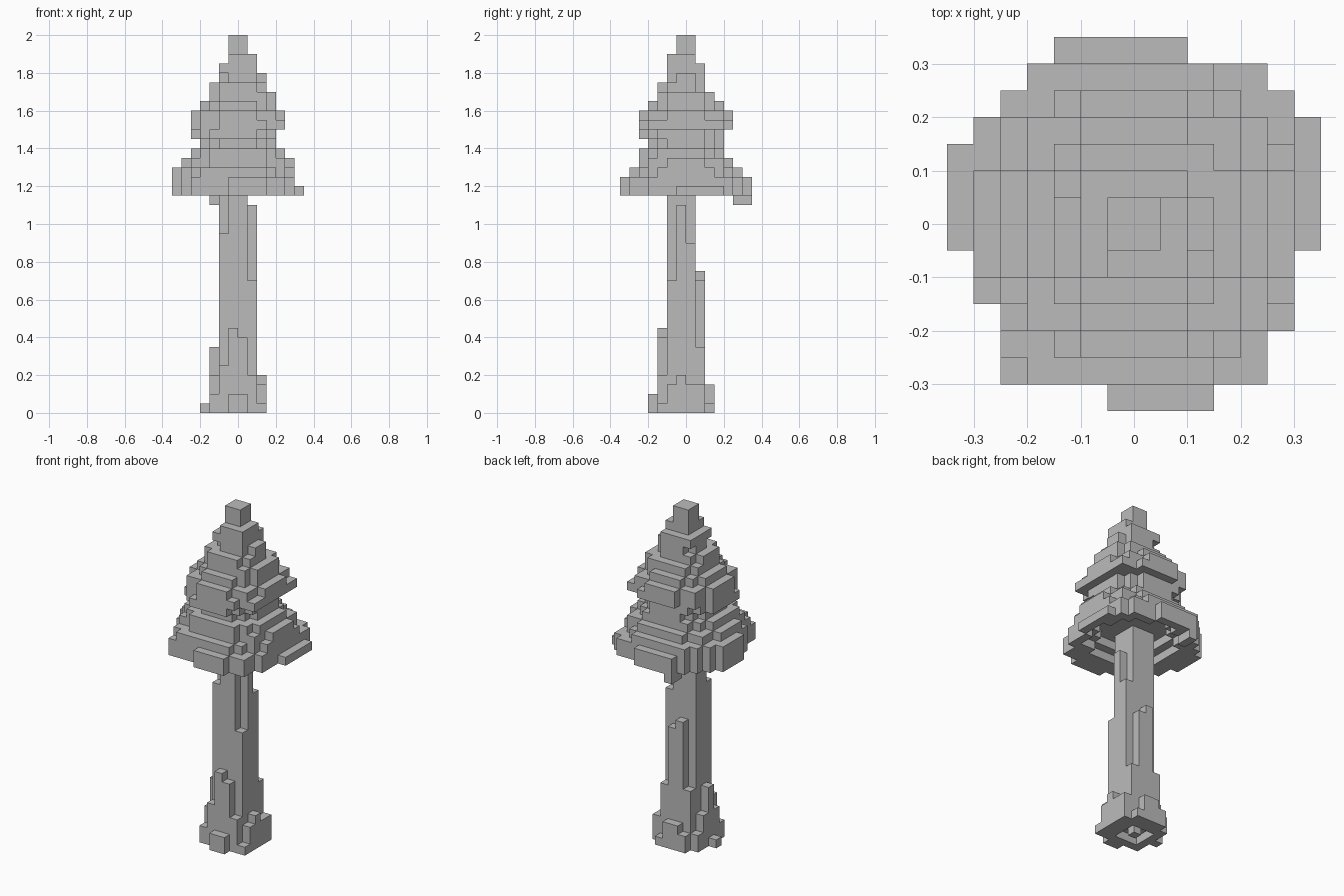
import bpy, bmesh
from mathutils import Vector

cube = bpy.data.objects.get("Cube")
if cube:
    bpy.data.objects.remove(cube, do_unlink=True)

S = 0.05  # edge length of one block

grey = bpy.data.materials.new("plain grey")
grey.use_nodes = True
colour = (0.5, 0.5, 0.5, 1.0)
grey.diffuse_color = colour
for node in grey.node_tree.nodes:
    if node.type == 'BSDF_PRINCIPLED':
        node.inputs["Base Color"].default_value = colour


def build_blocks(name, cells):
    """Skin a set of grid cells: one quad for every exposed block side."""
    bm = bmesh.new()
    corners = {}

    def vert(p):
        key = tuple(int(round(c * 2)) for c in p)
        if key not in corners:
            corners[key] = bm.verts.new(p * S)
        return corners[key]

    axes = [Vector((1, 0, 0)), Vector((0, 1, 0)), Vector((0, 0, 1))]
    for cell in cells:
        mid = Vector(cell) + Vector((0.5, 0.5, 0.5))
        for i in range(3):
            for sign in (-1, 1):
                n = axes[i] * sign
                if tuple(int(c) for c in Vector(cell) + n) in cells:
                    continue
                u, v = axes[(i + 1) % 3] / 2, axes[(i + 2) % 3] * sign / 2
                c = mid + n / 2
                bm.faces.new([vert(p) for p in (c - u - v, c + u - v, c + u + v, c - u + v)])
    # merge flat neighbouring quads into larger faces
    bmesh.ops.dissolve_limit(bm, angle_limit=0.01, verts=bm.verts[:], edges=bm.edges[:])
    mesh = bpy.data.meshes.new(name)
    bm.to_mesh(mesh)
    bm.free()
    mesh.materials.append(grey)
    obj = bpy.data.objects.new(name, mesh)
    bpy.context.collection.objects.link(obj)


# Trunk with flared roots: column heights in blocks, front row first
heights = [
    [0, 0, 0, 2, 2, 0, 0],
    [0, 2, 5, 9, 8, 4, 1],
    [0, 4, 19, 25, 25, 14, 3],
    [1, 7, 25, 25, 25, 22, 4],
    [0, 4, 25, 25, 25, 18, 3],
    [0, 2, 7, 15, 14, 7, 3],
    [0, 0, 2, 3, 3, 1, 0],
]
trunk = {(x - 4, y - 4, z)
         for y, row in enumerate(heights)
         for x, h in enumerate(row)
         for z in range(h)}
# shallow hollow under the roots
trunk -= {(x, y, 0) for x in (-2, -1, 0) for y in (-2, -1, 0) if (x, y) != (-1, -1)}
build_blocks("trunk", trunk)

# Widest outline of the canopy: x span of each row, front row first
outline = [(-1, 3), (-5, 5), (-5, 5), (-5, 6), (-6, 6), (-6, 6), (-7, 7),
           (-7, 7), (-7, 7), (-7, 7), (-6, 7), (-5, 6), (-4, 5), (-3, 2)]
# Canopy layers from the bottom up: x from, x to, y from, y to, corner fullness
layers = [
    (-7, 7, -7, 7, 0), (-7, 6, -7, 7, 0), (-7, 6, -6, 6, 0.2), (-6, 6, -5, 5, 0.2),
    (-5, 5, -5, 4, 0.1), (-4, 4, -4, 4, 0.1), (-5, 4, -5, 4, 0.1), (-5, 5, -5, 5, 0.32),
    (-5, 5, -5, 5, 0.1), (-4, 4, -4, 4, 0.15), (-3, 4, -3, 3, 0.15), (-3, 3, -3, 2, 0.15),
    (-2, 3, -2, 2, 0.15), (-2, 2, -2, 2, 0.15), (-1, 2, -2, 1, 0.15), (-1, 1, -1, 1, 0.15),
    (-1, 1, -1, 1, 0.15),
]
base = 23
canopy = set()
for k, (x0, x1, y0, y1, full) in enumerate(layers):
    shift = 0.5 if k == 7 else 0.0  # the middle brim leans to the left
    for y in range(y0, y1):
        a, b = outline[y + 7]
        for x in range(max(x0, a), min(x1, b)):
            if k < 2:  # skirt is hollow inside
                keep = (x - 0.2) ** 2 + (y - 0.2) ** 2 > (5.0, 4.0)[k] ** 2
            else:      # rounded layers
                u = (x + 0.5 - (x0 + x1) / 2 - shift) / ((x1 - x0) / 2 + full)
                v = (y + 0.5 - (y0 + y1) / 2) / ((y1 - y0) / 2 + full)
                keep = u * u + v * v <= 1.0
            if keep:
                canopy.add((x, y, base + k))
# tuft hanging from the back of the skirt
canopy |= {(-3, y, base - 1) for y in (5, 6)}
build_blocks("canopy", canopy)
